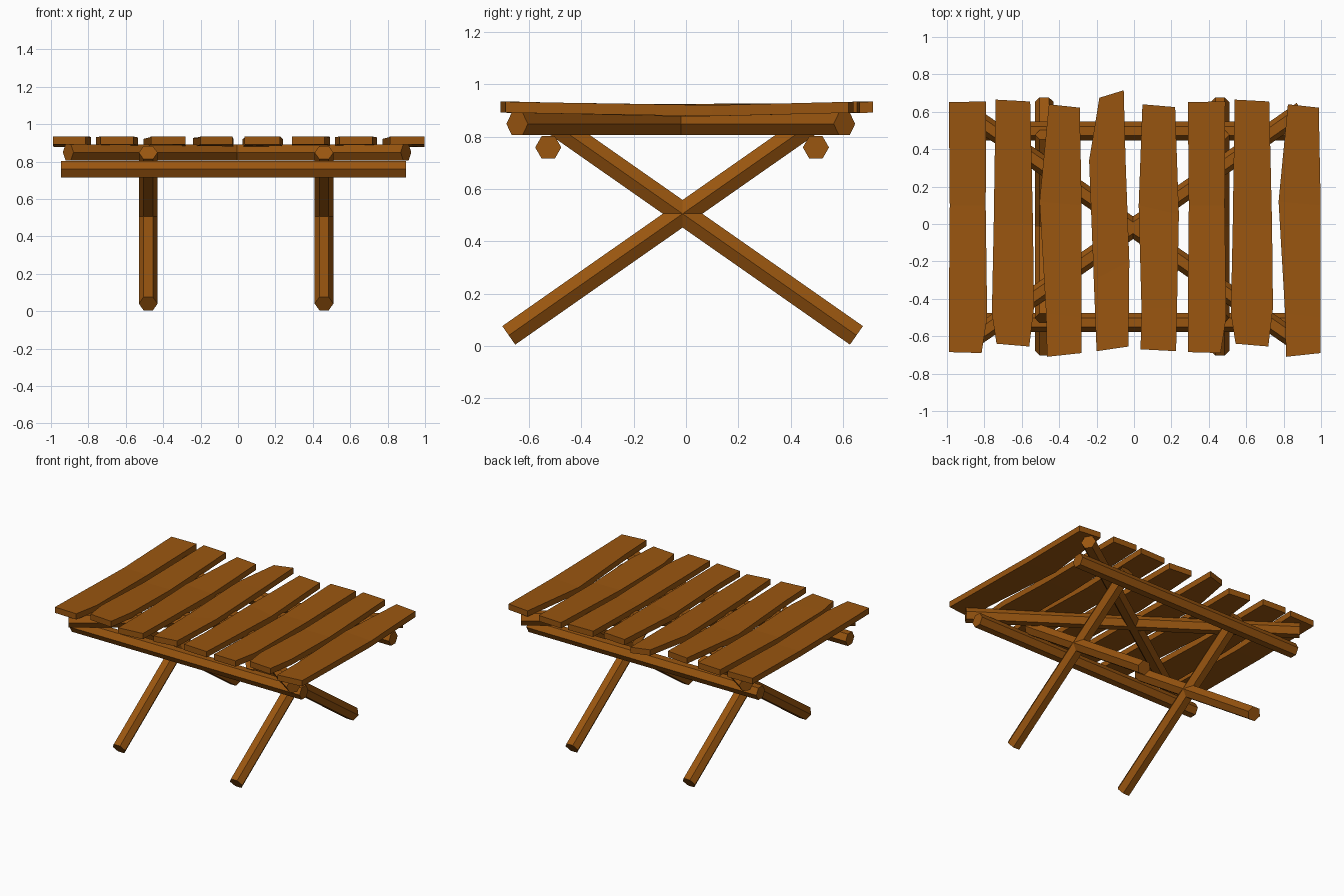
import bpy
import bmesh
from math import cos, sin, pi
from mathutils import Vector

default_cube = bpy.data.objects.get("Cube")
if default_cube:
    bpy.data.objects.remove(default_cube, do_unlink=True)

# One flat wood colour
WOOD = (0.32, 0.092, 0.005, 1)
wood = bpy.data.materials.new("brown_wood")
wood.use_nodes = True
wood.diffuse_color = WOOD
wood.node_tree.nodes["Principled BSDF"].inputs["Base Color"].default_value = WOOD


def loft(name, rings):
    """Join a row of equal cross-section rings into a closed, flat-shaded solid."""
    bm = bmesh.new()
    loops = [[bm.verts.new(point) for point in ring] for ring in rings]
    count = len(loops[0])
    for near, far in zip(loops, loops[1:]):
        for k in range(count):
            nxt = (k + 1) % count
            bm.faces.new((near[k], near[nxt], far[nxt], far[k]))
    bm.faces.new(loops[0])
    bm.faces.new(loops[-1])
    bmesh.ops.recalc_face_normals(bm, faces=bm.faces)
    mesh = bpy.data.meshes.new(name)
    bm.to_mesh(mesh)
    bm.free()
    mesh.materials.append(wood)
    obj = bpy.data.objects.new(name, mesh)
    bpy.context.collection.objects.link(obj)
    return obj


def hex_bar(name, start, end, radius=0.05):
    """Six-sided pole with flat faces on its upper and lower sides."""
    start, end = Vector(start), Vector(end)
    axis = (end - start).normalized()
    side = axis.cross(Vector((0, 0, 1))).normalized()
    up = side.cross(axis)
    rim = [(side * cos(k * pi / 3) + up * sin(k * pi / 3)) * radius for k in range(6)]
    return loft(name, [[centre + offset for offset in rim] for centre in (start, end)])


PLANK_TOP, PLANK_THICKNESS, SAG = 0.934, 0.042, 0.016


def plank(name, outline, shift):
    """Irregular board; outline rows are left x, left y, right x, right y."""
    rings = []
    for left_x, left_y, right_x, right_y in outline:
        ring = []
        for x, y, drop in ((left_x, left_y, 0), (right_x, right_y, 0),
                           (right_x, right_y, PLANK_THICKNESS),
                           (left_x, left_y, PLANK_THICKNESS)):
            sag = SAG * max(0, 1 - abs(y) / 0.65)
            ring.append((x + shift, y, PLANK_TOP - sag - drop))
        rings.append(ring)
    return loft(name, rings)


# Crossed legs on each side
CENTRE_Y = -0.013
for side_name, x in (("right", -0.48), ("left", 0.46)):
    for row_name, direction in (("front", -1), ("back", 1)):
        hex_bar(f"{row_name}_{side_name}_leg",
                (x, CENTRE_Y + direction * 0.665, 0.04),
                (x, CENTRE_Y - direction * 0.49, 0.848))

# Long rails under the leg tops
for row_name, y in (("front", -0.527), ("back", 0.497)):
    hex_bar(f"{row_name}_rail", (-0.947, y, 0.759), (0.898, y, 0.759))

# Diagonal braces under the planks
for brace_name, direction in (("first", 1), ("second", -1)):
    hex_bar(f"{brace_name}_diagonal_brace",
            (-0.908, -0.02 - direction * 0.626, 0.849),
            (0.898, -0.02 + direction * 0.626, 0.849))

# Plank outlines, running from back to front
straight = [(-0.99, 0.652, -0.79, 0.655), (-0.985, 0.1, -0.793, 0.1),
            (-0.99, -0.5, -0.785, -0.5), (-0.99, -0.685, -0.815, -0.69)]
flared = [(-0.74, 0.665, -0.555, 0.655), (-0.75, 0, -0.54, 0),
          (-0.76, -0.48, -0.535, -0.45), (-0.735, -0.64, -0.56, -0.655)]
bulged = [(-0.455, 0.64, -0.29, 0.622), (-0.505, 0.12, -0.28, 0.1),
          (-0.47, -0.48, -0.28, -0.5), (-0.465, -0.71, -0.28, -0.69)]
pointed = [(-0.185, 0.675, -0.055, 0.715), (-0.24, 0.34, -0.045, 0.34),
           (-0.215, -0.3, -0.025, -0.2), (-0.2, -0.68, -0.03, -0.655)]
tapered = [(0.045, 0.64, 0.22, 0.625), (0.025, 0.1, 0.24, 0.05),
           (0.04, -0.45, 0.23, -0.45), (0.035, -0.67, 0.225, -0.68)]

# Tabletop: the first three shapes return at the other end
REPEAT = 1.278
boards = [(straight, 0), (flared, 0), (bulged, 0), (pointed, 0), (tapered, 0),
          (straight, REPEAT), (flared, REPEAT), (bulged, REPEAT)]
for number, (outline, shift) in enumerate(boards, start=1):
    plank(f"tabletop_plank_{number}", outline, shift)
